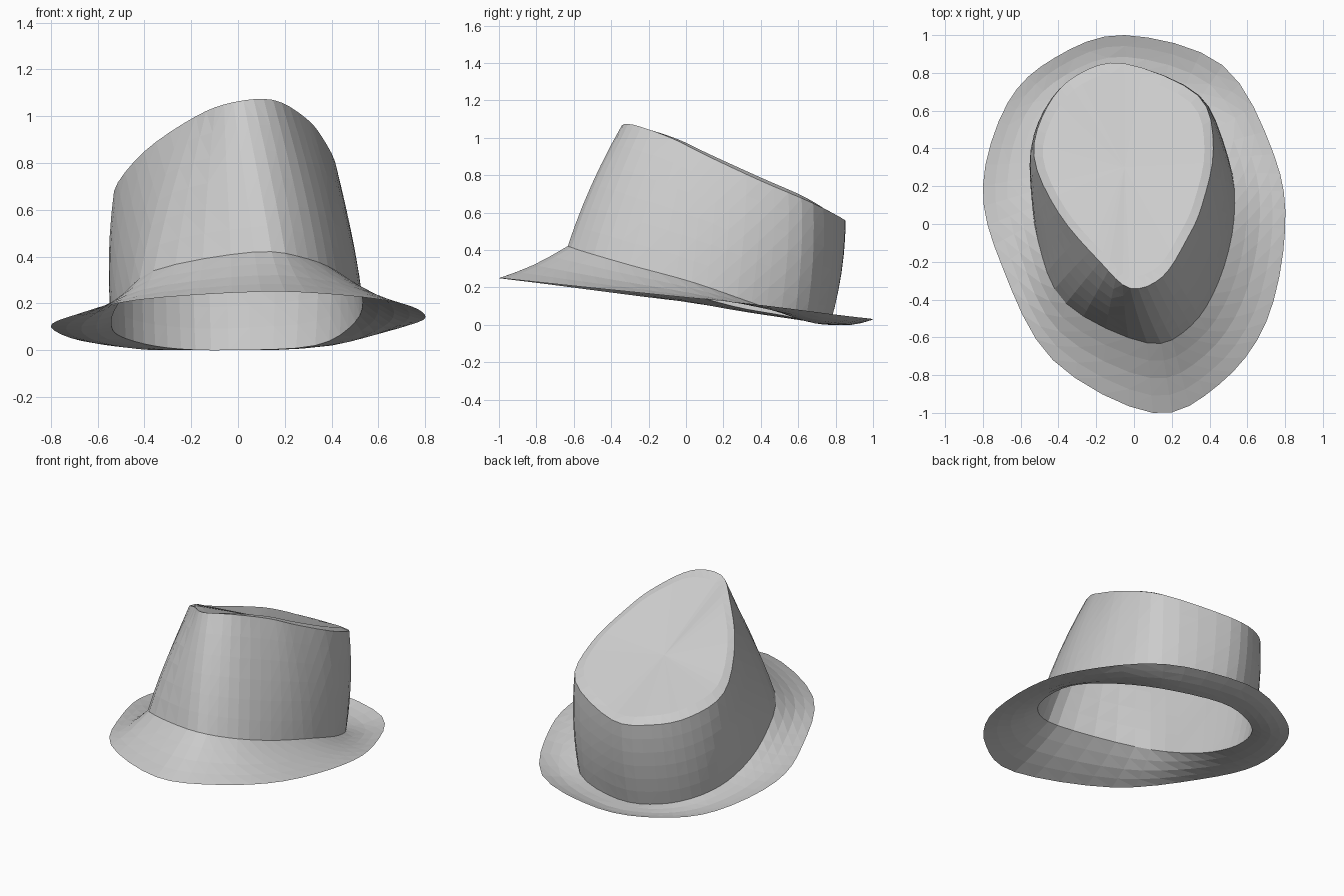
import bpy
import bmesh
from mathutils import Vector

STEPS = 4  # segments between neighbouring outline points

cube = bpy.data.objects.get("Cube")
if cube:
    bpy.data.objects.remove(cube, do_unlink=True)

felt = bpy.data.materials.new("grey felt")
felt.use_nodes = True
felt.diffuse_color = (0.6, 0.6, 0.6, 1)
felt.node_tree.nodes["Principled BSDF"].inputs["Base Color"].default_value = felt.diffuse_color


def closed_curve(points):
    """Smooth closed ring passing through the given outline points."""
    pts = [Vector(p) for p in points]
    count = len(pts)
    ring = []
    for i in range(count):
        a, b, c, d = (pts[(i + k - 1) % count] for k in range(4))
        for s in range(STEPS):
            t = s / STEPS
            ring.append(0.5 * (2 * b + (c - a) * t + (2 * a - 5 * b + 4 * c - d) * t * t
                               + (3 * b - a - 3 * c + d) * t ** 3))
    return ring


def blend(lower, upper, t, bulge=0.0):
    """Ring between two others, pushed outward (or sunk, for the brim) in the middle."""
    ring = []
    for a, b in zip(lower, upper):
        point = a.lerp(b, t)
        outward = Vector((point.x, point.y, 0)).normalized()
        ring.append(point + outward * bulge * 4 * t * (1 - t))
    return ring


def loft(name, rings, tip=None):
    """Skin a stack of rings, with an optional closing point."""
    bm = bmesh.new()
    loops = [[bm.verts.new(p) for p in ring] for ring in rings]
    count = len(loops[0])
    for low, high in zip(loops, loops[1:]):
        for i in range(count):
            j = (i + 1) % count
            bm.faces.new((low[i], low[j], high[j], high[i]))
    if tip is not None:
        centre = bm.verts.new(tip)
        for i in range(count):
            bm.faces.new((loops[-1][i], loops[-1][(i + 1) % count], centre))
    bmesh.ops.triangulate(bm, faces=bm.faces[:])
    mesh = bpy.data.meshes.new(name)
    bm.to_mesh(mesh)
    bm.free()
    mesh.materials.append(felt)
    obj = bpy.data.objects.new(name, mesh)
    bpy.context.collection.objects.link(obj)
    return obj


# Outlines run from the front, round the left side, to the back and the right side
brim_edge = closed_curve([
    (0.1, -1, 0.25), (0.45, -0.85, 0.235), (0.7, -0.52, 0.2), (0.8, -0.03, 0.15),
    (0.74, 0.37, 0.11), (0.47, 0.84, 0.05), (-0.05, 1, 0.03), (-0.42, 0.88, 0.02),
    (-0.67, 0.64, 0.04), (-0.8, 0.2, 0.1), (-0.7, -0.22, 0.15), (-0.43, -0.72, 0.215)])
crown_base = closed_curve([
    (0.07, -0.63, 0.42), (0.3, -0.54, 0.39), (0.45, -0.3, 0.32), (0.53, 0.03, 0.23),
    (0.5, 0.35, 0.12), (0.33, 0.64, 0.02), (-0.04, 0.77, 0), (-0.3, 0.7, 0.01),
    (-0.48, 0.52, 0.05), (-0.54, 0.25, 0.1), (-0.51, -0.08, 0.2), (-0.36, -0.42, 0.34)])
crown_rim = closed_curve([
    (-0.02, -0.34, 1.06), (0.15, -0.28, 1.07), (0.28, -0.08, 1), (0.36, 0.1, 0.91),
    (0.42, 0.4, 0.77), (0.34, 0.68, 0.65), (-0.05, 0.85, 0.56), (-0.3, 0.79, 0.57),
    (-0.46, 0.62, 0.6), (-0.53, 0.36, 0.68), (-0.4, 0.06, 0.85), (-0.18, -0.2, 1)])

# Brim: thin sheet rising toward the crown in a shallow hollow
brim = [blend(brim_edge, crown_base, t) for t in (0, 0.25, 0.5, 0.75, 1)]
for ring, sag in zip(brim, (0, 0.01, 0.015, 0.01, 0)):
    for p in ring:
        p.z = max(p.z - sag, 0)
loft("brim", brim)

# Crown wall: slightly bulging, open underneath
loft("crown_wall", [blend(crown_base, crown_rim, k / 6, 0.02) for k in range(7)])

# Crown top: narrow rounded edge, then a sloping shallow dish
dish_centre = Vector((-0.05, 0.3, 0.78))
edge = [p.lerp(dish_centre, 0.1) + Vector((0, 0, 0.05 * abs(p.x))) for p in crown_rim]
dish = [[p.lerp(dish_centre, t) for p in edge] for t in (0, 0.35, 0.7)]
loft("crown_top", [crown_rim] + dish, dish_centre)
